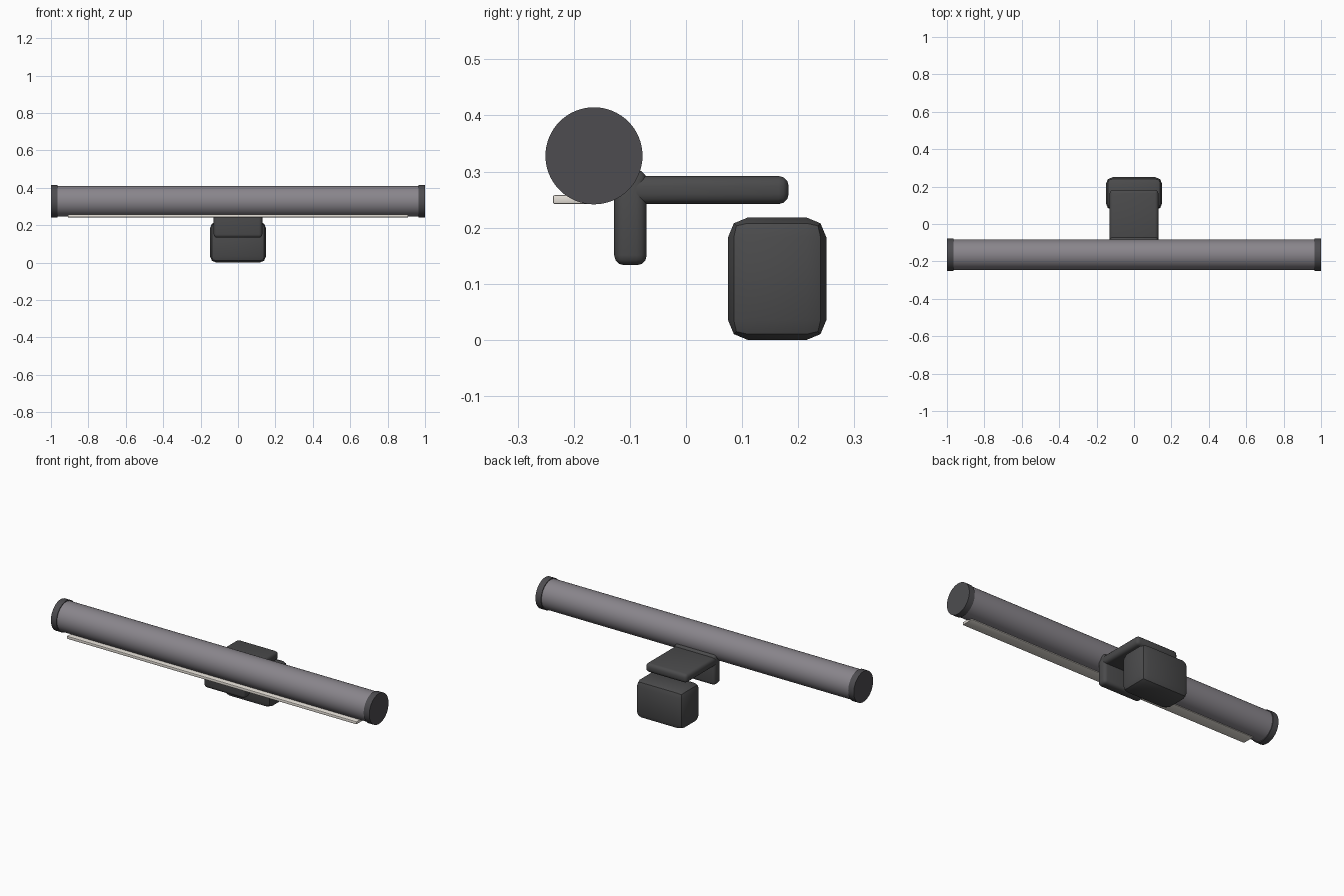
import bpy
import math

default = bpy.data.objects.get("Cube")
if default:
    bpy.data.objects.remove(default, do_unlink=True)


def make_material(name, color):
    mat = bpy.data.materials.new(name)
    mat.use_nodes = True
    mat.diffuse_color = (*color, 1)
    mat.node_tree.nodes["Principled BSDF"].inputs["Base Color"].default_value = (*color, 1)
    return mat


tube_grey = make_material("tube grey", (0.25, 0.235, 0.26))
cap_grey = make_material("cap dark grey", (0.075, 0.073, 0.08))
mount_grey = make_material("mount dark grey", (0.07, 0.07, 0.072))
warm_white = make_material("warm white", (0.78, 0.74, 0.68))

TUBE_Y, TUBE_Z = -0.164, 0.328


def finish(obj, name, mat):
    obj.name = name
    obj.data.materials.append(mat)
    bpy.ops.object.shade_smooth_by_angle(angle=math.radians(40))
    return obj


def rod(name, radius, x0, x1, mat):
    """Cylinder lying along x."""
    bpy.ops.mesh.primitive_cylinder_add(
        vertices=64, radius=radius, depth=x1 - x0,
        location=((x0 + x1) / 2, TUBE_Y, TUBE_Z), rotation=(0, math.pi / 2, 0))
    return finish(bpy.context.object, name, mat)


def rounded_box(name, half_x, y0, y1, z0, z1, bevel, segments, mat):
    """Box centred on x = 0 with bevelled edges."""
    bpy.ops.mesh.primitive_cube_add(size=1, location=(0, (y0 + y1) / 2, (z0 + z1) / 2))
    obj = bpy.context.object
    obj.scale = (2 * half_x, y1 - y0, z1 - z0)
    bpy.ops.object.transform_apply(location=False, rotation=False, scale=True)
    mod = obj.modifiers.new("rounded edges", "BEVEL")
    mod.width, mod.segments = bevel, segments
    bpy.ops.object.modifier_apply(modifier=mod.name)
    return finish(obj, name, mat)


# Light tube with a slightly wider cap at each end
rod("light_tube", 0.082, -0.97, 0.97, tube_grey)
rod("left_end_cap", 0.0865, 0.965, 1.0, cap_grey)
rod("right_end_cap", 0.0865, -1.0, -0.965, cap_grey)

# Diffuser strip under the front of the tube
rounded_box("diffuser_strip", 0.91, -0.237, -0.165, 0.242, 0.258, 0.003, 2, warm_white)

# Clip: front plate, top arm and rear counterweight
rounded_box("clip_front_plate", 0.13, -0.128, -0.07, 0.133, 0.303, 0.018, 3, mount_grey)
rounded_box("clip_arm", 0.13, -0.12, 0.183, 0.242, 0.292, 0.018, 3, mount_grey)
rounded_box("counterweight", 0.15, 0.075, 0.25, 0.0, 0.218, 0.035, 2, mount_grey)
